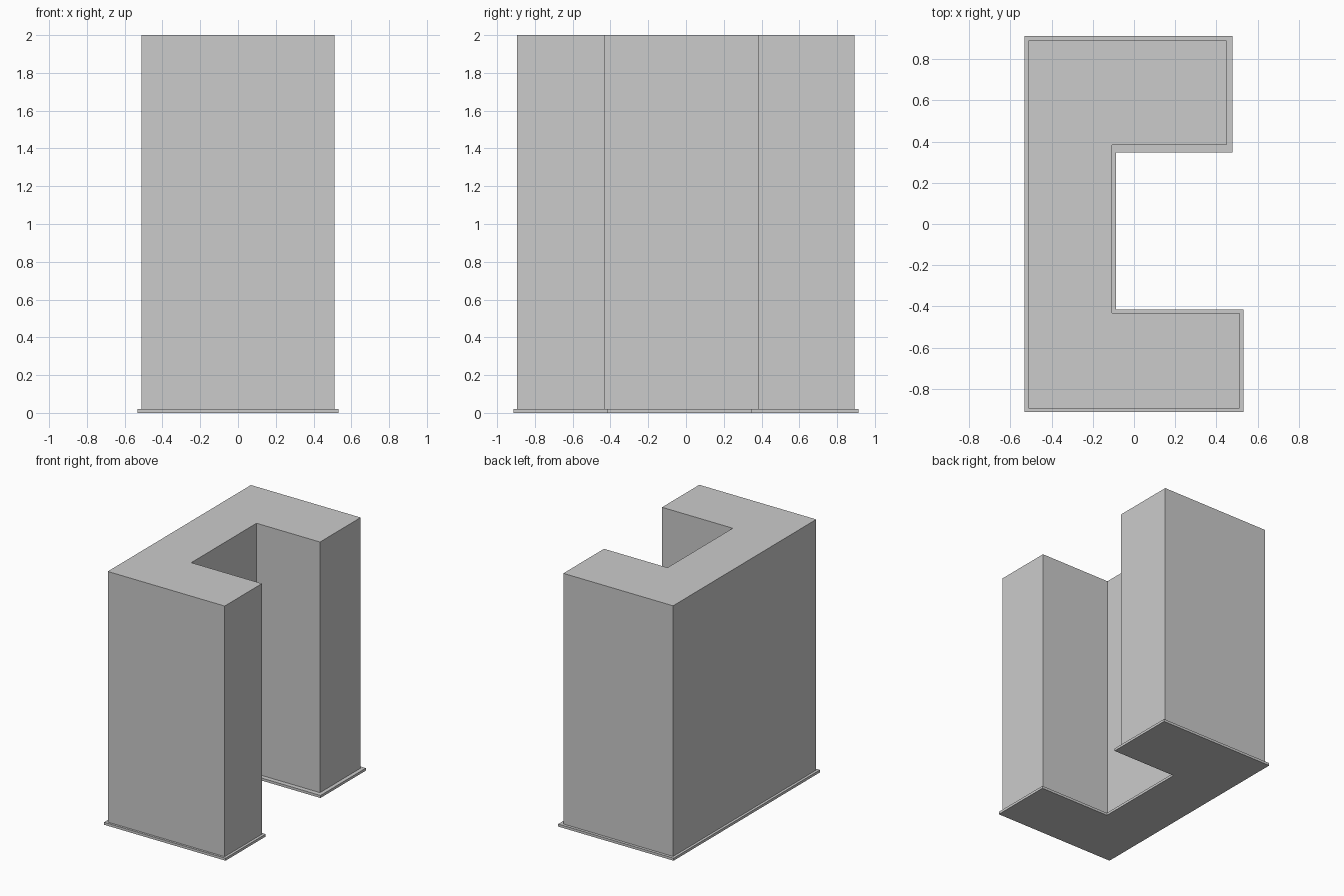
import bpy
import bmesh

if "Cube" in bpy.data.objects:
    bpy.data.objects.remove(bpy.data.objects["Cube"])


def c_prism(name, left, right_front, right_back, inner_x, y_outer, y_inner, z0, z1):
    """Extrude a C-shaped footprint, open towards +x, from z0 to z1."""
    y_front, y_back = y_outer
    n_front, n_back = y_inner
    outline = [(left, y_front), (right_front, y_front), (right_front, n_front),
               (inner_x, n_front), (inner_x, n_back), (right_back, n_back),
               (right_back, y_back), (left, y_back)]
    bm = bmesh.new()
    base = bm.faces.new([bm.verts.new((x, y, z0)) for x, y in outline])
    top = bmesh.ops.extrude_face_region(bm, geom=[base], use_keep_orig=True)["geom"]
    bmesh.ops.translate(bm, vec=(0, 0, z1 - z0),
                        verts=[v for v in top if isinstance(v, bmesh.types.BMVert)])
    bmesh.ops.recalc_face_normals(bm, faces=bm.faces)
    mesh = bpy.data.meshes.new(name)
    bm.to_mesh(mesh)
    bm.free()
    obj = bpy.data.objects.new(name, mesh)
    bpy.context.collection.objects.link(obj)
    return obj


# thin plinth with a slightly larger footprint
c_prism("plinth", -0.531, 0.531, 0.478, -0.087,
        (-0.913, 0.913), (-0.414, 0.347), 0.0, 0.02)

# tall building body
c_prism("tower_body", -0.511, 0.511, 0.448, -0.107,
        (-0.896, 0.891), (-0.431, 0.384), 0.02, 2.0)
